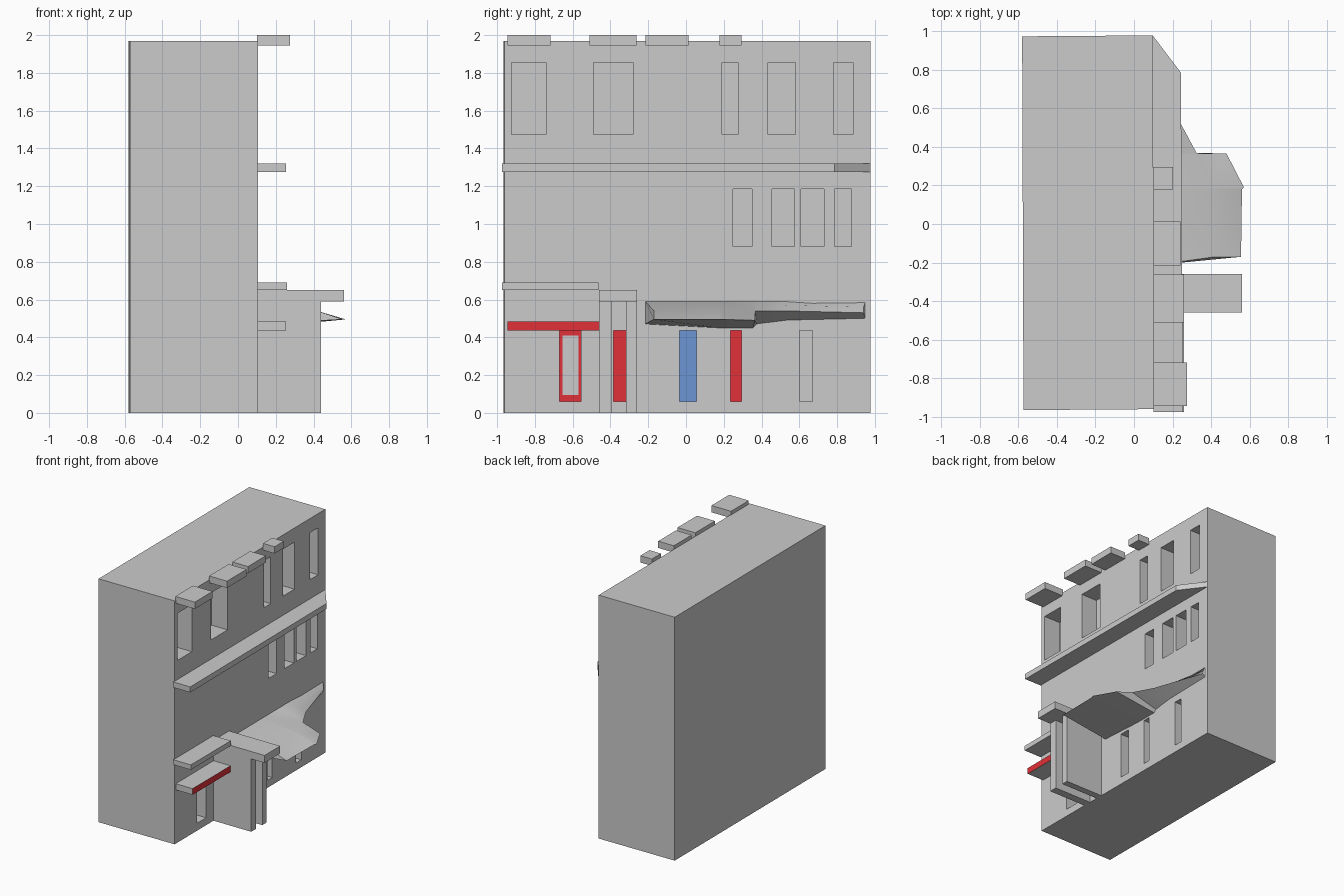
import bpy, bmesh

if "Cube" in bpy.data.objects:
    bpy.data.objects.remove(bpy.data.objects["Cube"])

FX = 0.10      # facade plane
DEPTH = 0.14   # window recess depth


def material(name, color):
    m = bpy.data.materials.new(name)
    m.diffuse_color = color
    m.use_nodes = True
    m.node_tree.nodes["Principled BSDF"].inputs["Base Color"].default_value = m.diffuse_color
    return m


RED = material("red_paint", (0.75, 0.03, 0.04, 1))
BLUE = material("blue_paint", (0.15, 0.3, 0.65, 1))


def finish(name, bm, mat=None):
    bmesh.ops.recalc_face_normals(bm, faces=bm.faces)
    me = bpy.data.meshes.new(name)
    bm.to_mesh(me)
    bm.free()
    ob = bpy.data.objects.new(name, me)
    bpy.context.collection.objects.link(ob)
    if mat:
        me.materials.append(mat)
    return ob


def add_prism(bm, outline, z0, z1):
    lo = [bm.verts.new((x, y, z0)) for x, y in outline]
    hi = [bm.verts.new((x, y, z1)) for x, y in outline]
    n = len(outline)
    bm.faces.new(lo[::-1])
    bm.faces.new(hi)
    for i in range(n):
        j = (i + 1) % n
        bm.faces.new((lo[i], lo[j], hi[j], hi[i]))


def prism(name, outline, z0, z1, mat=None):
    bm = bmesh.new()
    add_prism(bm, outline, z0, z1)
    return finish(name, bm, mat)


def rect(x0, x1, y0, y1):
    return [(x0, y0), (x1, y0), (x1, y1), (x0, y1)]


def box(name, x0, x1, y0, y1, z0, z1, mat=None):
    return prism(name, rect(x0, x1, y0, y1), z0, z1, mat)


# building body, slightly out of square
body = prism("building_body", [(-0.573, -0.965), (0.105, -0.96), (0.097, 0.978), (-0.58, 0.973)], 0, 1.97)

# window and door recesses: rows of (y0, y1) spans per floor
ROWS = [
    (1.475, 1.855, [(-0.925, -0.74), (-0.49, -0.28), (0.19, 0.275), (0.435, 0.58), (0.78, 0.885)]),
    (0.88, 1.185, [(0.25, 0.35), (0.455, 0.575), (0.61, 0.73), (0.785, 0.875)]),
    (0.06, 0.435, [(-0.67, -0.555), (-0.385, -0.315), (-0.035, 0.055), (0.235, 0.295), (0.6, 0.67)]),
]
bm = bmesh.new()
for z0, z1, spans in ROWS:
    for y0, y1 in spans:
        add_prism(bm, rect(FX - DEPTH, FX + 0.1, y0, y1), z0, z1)
cutter = finish("recess_cutter", bm)
cutter.hide_render = True
mod = body.modifiers.new("recesses", "BOOLEAN")
mod.operation = "DIFFERENCE"
mod.solver = "EXACT"
mod.object = cutter
bpy.context.view_layer.objects.active = body
bpy.ops.object.modifier_apply(modifier=mod.name)
bpy.data.objects.remove(cutter)

# coloured panels at the back of the ground floor recesses
bx = FX - DEPTH
for name, y0, y1, mat in [("porch_door", -0.385, -0.315, RED),
                          ("blue_door", -0.035, 0.055, BLUE),
                          ("red_door", 0.235, 0.295, RED)]:
    box(name, bx - 0.01, bx + 0.005, y0, y1, 0.06, 0.435, mat)
for i, (y0, y1, z0, z1) in enumerate([(-0.67, -0.655, 0.06, 0.435), (-0.57, -0.555, 0.06, 0.435),
                                      (-0.655, -0.57, 0.06, 0.095), (-0.655, -0.57, 0.41, 0.435)]):
    box(f"door_frame_{i}", bx - 0.01, bx + 0.005, y0, y1, z0, z1, RED)

# roof edge blocks
for i, (y0, y1, x1) in enumerate([(-0.945, -0.718, 0.275), (-0.512, -0.262, 0.26),
                                  (-0.215, 0.013, 0.24), (0.178, 0.295, 0.203)]):
    box(f"roof_block_{i}", FX, x1, y0, y1, 1.945, 2.0)

# long ledge with a slanted end, and short ledges over the side door
prism("long_ledge", [(0.1, -0.975), (0.255, -0.975), (0.243, 0.785), (0.097, 0.978)], 1.275, 1.32)
box("short_ledge", FX, 0.26, -0.975, -0.463, 0.65, 0.69)
canopy = box("red_edge_canopy", FX, 0.255, -0.945, -0.46, 0.435, 0.485)
canopy.data.materials.append(None)
canopy.data.materials.append(RED)
for p in canopy.data.polygons:
    p.material_index = 1 if p.normal.x > 0.9 else 0

# porch: two side walls and a slab roof
box("porch_wall_left", FX, 0.44, -0.46, -0.395, 0, 0.6)
box("porch_wall_right", FX, 0.44, -0.318, -0.263, 0, 0.6)
box("porch_roof", FX, 0.56, -0.46, -0.26, 0.59, 0.65)

# awning: wedge sections lofted along the facade
# (wall y, outer y, kink x, kink z, outer x, outer z, wall bottom z)
SECTIONS = [
    (-0.215, -0.17, 0.42, 0.54, 0.555, 0.495, 0.47),
    (0.17, 0.18, 0.42, 0.54, 0.56, 0.495, 0.45),
    (0.185, 0.19, 0.42, 0.54, 0.57, 0.495, 0.45),
    (0.355, 0.365, 0.325, 0.54, 0.48, 0.49, 0.45),
    (0.375, 0.367, 0.25, 0.56, 0.325, 0.54, 0.47),
    (0.535, 0.525, 0.17, 0.57, 0.24, 0.54, 0.49),
    (0.95, 0.94, 0.105, 0.56, 0.11, 0.53, 0.5),
]
bm = bmesh.new()
rings = [[bm.verts.new(c) for c in ((FX - 0.005, yw, 0.59), (kx, yo, kz), (ox, yo, oz), (FX - 0.005, yw, zb))]
         for yw, yo, kx, kz, ox, oz, zb in SECTIONS]
for a, b in zip(rings, rings[1:]):
    for i in range(4):
        j = (i + 1) % 4
        bm.faces.new((a[i], a[j], b[j], b[i]))
bm.faces.new(rings[0])
bm.faces.new(rings[-1])
awning = finish("awning", bm)
bpy.ops.object.select_all(action="DESELECT")
awning.select_set(True)
bpy.context.view_layer.objects.active = awning
bpy.ops.object.shade_smooth_by_angle()
